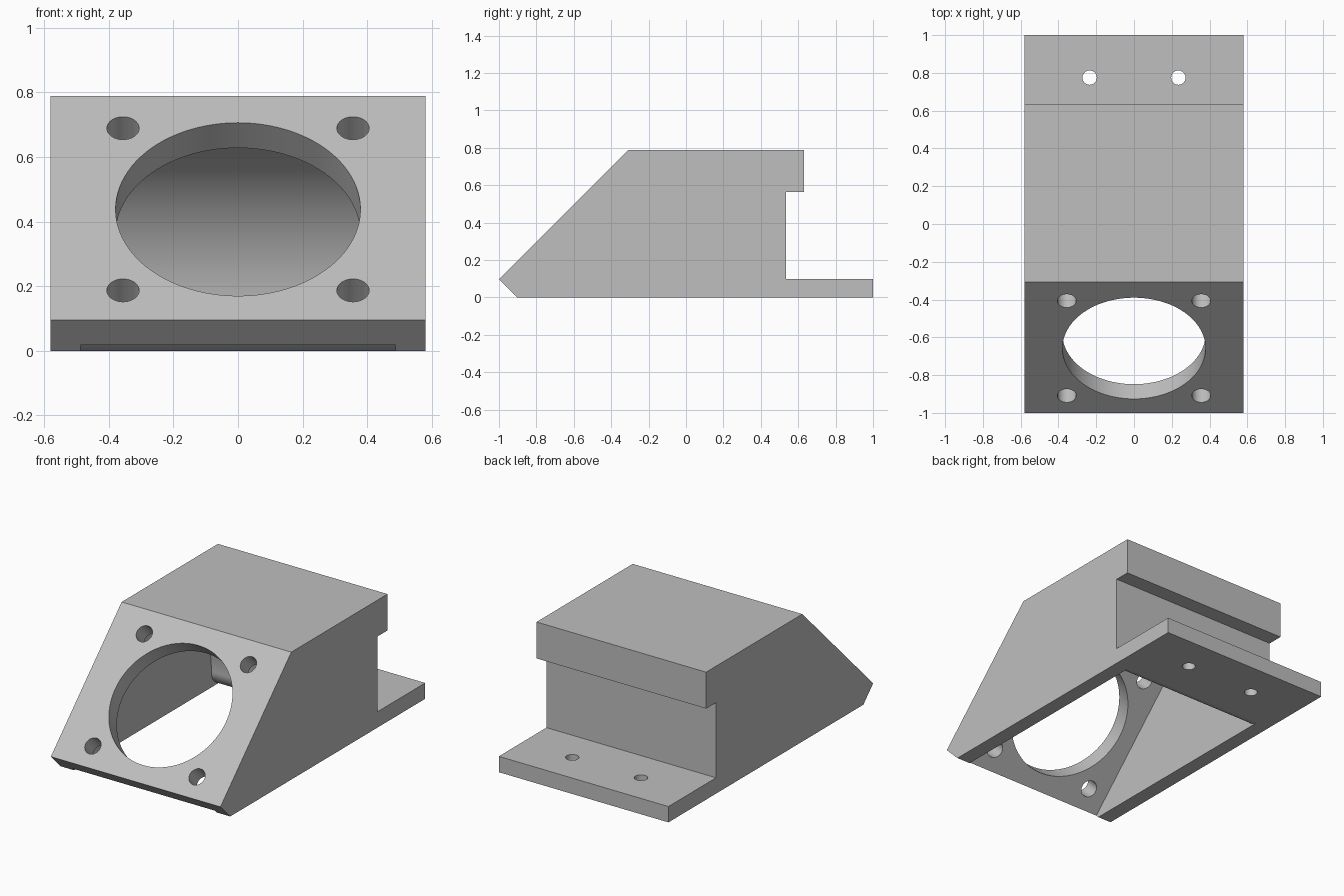
import bpy, bmesh, math
from mathutils import Matrix, Vector

cube = bpy.data.objects.get("Cube")
if cube:
    bpy.data.objects.remove(cube, do_unlink=True)

grey = bpy.data.materials.new("plain grey")
grey.use_nodes = True
colour = (0.52, 0.52, 0.52, 1)
grey.diffuse_color = colour
grey.node_tree.nodes["Principled BSDF"].inputs["Base Color"].default_value = colour


def finish(name, bm):
    bmesh.ops.recalc_face_normals(bm, faces=bm.faces)
    mesh = bpy.data.meshes.new(name)
    bm.to_mesh(mesh)
    bm.free()
    mesh.materials.append(grey)
    obj = bpy.data.objects.new(name, mesh)
    bpy.context.collection.objects.link(obj)
    return obj


def prism(name, profile, half_width):
    """Extrude a (y, z) side profile across x."""
    bm = bmesh.new()
    face = bm.faces.new([bm.verts.new((-half_width, y, z)) for y, z in profile])
    ext = bmesh.ops.extrude_face_region(bm, geom=[face])
    verts = [v for v in ext["geom"] if isinstance(v, bmesh.types.BMVert)]
    bmesh.ops.translate(bm, verts=verts, vec=(2 * half_width, 0, 0))
    return finish(name, bm)


def drill(name, centre, radius, depth, tilt=0.0, segments=48):
    bm = bmesh.new()
    matrix = Matrix.Translation(centre) @ Matrix.Rotation(tilt, 4, "X")
    bmesh.ops.create_cone(bm, cap_ends=True, segments=segments, radius1=radius,
                          radius2=radius, depth=depth, matrix=matrix)
    return finish(name, bm)


def arc(cy, cz, r, start, end, steps):
    angles = [math.radians(start + (end - start) * i / steps) for i in range(steps + 1)]
    return [(cy + r * math.cos(a), cz + r * math.sin(a)) for a in angles]


# Outer body with sloped front, rear lip and mounting foot
body = prism("duct_body", [
    (-0.904, 0), (-1, 0.096), (-0.308, 0.788), (0.632, 0.788), (0.632, 0.563),
    (0.535, 0.563), (0.535, 0.098), (1, 0.098), (1, 0)], 0.58)

# Air chamber: sloped plate, curved deflector and flared outlet, open below
chamber = [(-1.04, -0.1), (-0.25, 0.69)]
chamber += arc(-0.153, 0.1, 0.59, 90, 0, 40)
chamber += arc(0.532, 0.095, 0.095, 180, 270, 16)
chamber += [(0.532, -0.1)]
cutters = [prism("chamber_cutter", chamber, 0.488)]

# Round intake and four screw holes, square to the sloped plate
intake = Vector((0, -0.658, 0.438))
tilt = math.radians(45)
cutters.append(drill("intake_cutter", intake, 0.379, 0.4, tilt, 96))
for sx in (-1, 1):
    for s in (-1, 1):
        centre = intake + Vector((sx * 0.356, s * 0.251, s * 0.251))
        cutters.append(drill("plate_hole_cutter", centre, 0.05, 0.3, tilt))
    # Foot screw holes
    cutters.append(drill("foot_hole_cutter", Vector((sx * 0.235, 0.775, 0.05)), 0.038, 0.3))

bpy.ops.object.select_all(action="DESELECT")
bpy.context.view_layer.objects.active = body
body.select_set(True)
for cutter in cutters:
    cutter.hide_render = True
    mod = body.modifiers.new("cut", "BOOLEAN")
    mod.operation = "DIFFERENCE"
    mod.solver = "EXACT"
    mod.object = cutter
    bpy.ops.object.modifier_apply(modifier=mod.name)
    bpy.data.objects.remove(cutter, do_unlink=True)

bpy.ops.object.shade_smooth_by_angle(angle=math.radians(25))
